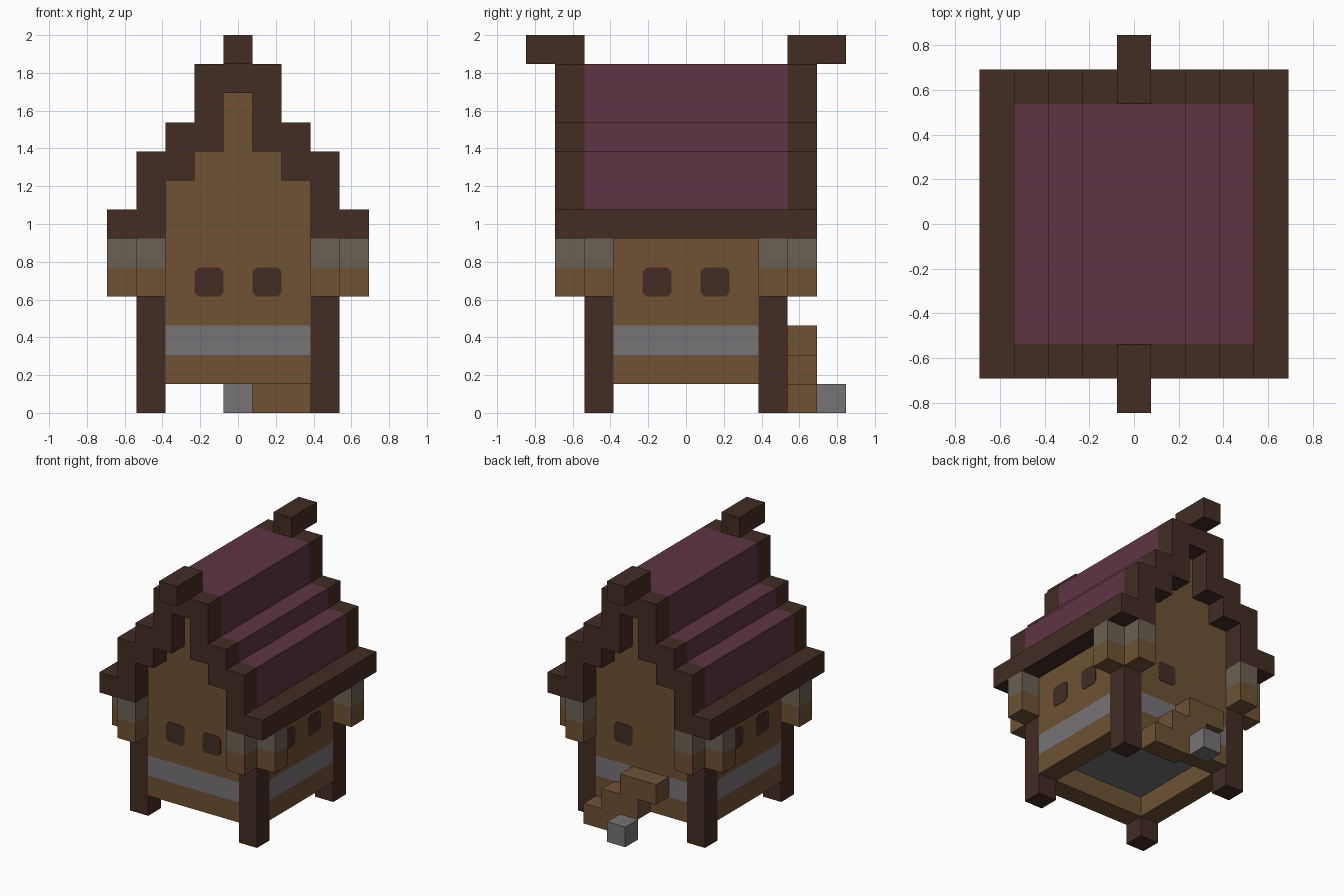
import bpy
import bmesh
from mathutils import Matrix

U = 2 / 13  # one building block

cube = bpy.data.objects.get("Cube")
if cube:
    bpy.data.objects.remove(cube, do_unlink=True)


def material(name, rgb):
    """Flat material from display-space 0-255 values."""
    lin = [((c / 255 + 0.055) / 1.055) ** 2.4 for c in rgb] + [1]
    m = bpy.data.materials.new(name)
    m.use_nodes = True
    m.diffuse_color = lin
    bsdf = m.node_tree.nodes["Principled BSDF"]
    bsdf.inputs["Base Color"].default_value = lin
    bsdf.inputs["Roughness"].default_value = 0.9
    return m


WOOD = material("plank_brown", (110, 82, 52))
DARK = material("dark_timber", (66, 44, 36))
ROOF = material("plum_roof", (94, 52, 68))
STONE = material("grey_stone", (118, 115, 118))
MOSS = material("weathered_wood", (107, 97, 82))


def finish(name, bm, mat):
    bmesh.ops.recalc_face_normals(bm, faces=bm.faces)
    bmesh.ops.scale(bm, vec=(U, U, U), verts=bm.verts)
    mesh = bpy.data.meshes.new(name)
    bm.to_mesh(mesh)
    bm.free()
    mesh.materials.append(mat)
    obj = bpy.data.objects.new(name, mesh)
    bpy.context.collection.objects.link(obj)
    return obj


def box(name, x, y, z, mat):
    """Box from (low, high) ranges in block units."""
    bm = bmesh.new()
    bmesh.ops.create_cube(bm, size=1)
    for v in bm.verts:
        for i, (lo, hi) in enumerate((x, y, z)):
            v.co[i] = hi if v.co[i] > 0 else lo
    return finish(name, bm, mat)


def prism(name, profile, y, mat, turn=0):
    """Extrude an x-z profile along y, then turn it about z."""
    bm = bmesh.new()
    face = bm.faces.new([bm.verts.new((px, y[0], pz)) for px, pz in profile])
    out = bmesh.ops.extrude_face_region(bm, geom=[face])
    for v in out["geom"]:
        if isinstance(v, bmesh.types.BMVert):
            v.co.y = y[1]
    bmesh.ops.rotate(bm, matrix=Matrix.Rotation(turn, 3, "Z"), verts=bm.verts)
    return finish(name, bm, mat)


def span(s, lo, hi):
    return tuple(sorted((s * lo, s * hi)))


def mirrored(half):
    return [(-x, z) for x, z in half] + [(x, z) for x, z in reversed(half)]


# Stepped half profiles, from the bottom edge up to the ridge
outer = [(3.5, 6), (3.5, 9), (2.5, 9), (2.5, 10), (1.5, 10), (1.5, 12)]
inner = [(2.5, 6), (2.5, 8), (1.5, 8), (1.5, 9), (0.5, 9), (0.5, 11)]
arch = mirrored(outer) + mirrored(inner)[::-1]

# Roof and gable infill
prism("roof", arch, (-3.5, 3.5), ROOF)
prism("gable_infill", mirrored(inner), (-3.5, 3.5), WOOD)

# Gable trims, ridge beams and eaves
for s, end in ((-1, "front"), (1, "back")):
    prism(end + "_gable_trim", arch, span(s, 3.5, 4.5), DARK)
    box(end + "_ridge_beam", (-0.5, 0.5), span(s, 3.5, 5.5), (12, 13), DARK)
for s, side in ((-1, "right"), (1, "left")):
    box(side + "_eave", span(s, 3.5, 4.5), (-4.5, 4.5), (6, 7), DARK)

# Walls in three courses, with a stone band
full, edge = (-2.5, 2.5), (2.5, 3.5)
for course, z, mat in (("base", (1, 2), WOOD), ("stone_band", (2, 3), STONE),
                       ("upper", (3, 6), WOOD)):
    for s, end, side in ((-1, "front", "right"), (1, "back", "left")):
        box(f"{end}_wall_{course}", full, span(s, *edge), z, mat)
        box(f"{side}_wall_{course}", span(s, *edge), full, z, mat)
box("floor", full, full, (2, 3), STONE)

# Corner posts with brackets under the roof
for sx, side in ((-1, "right"), (1, "left")):
    for sy, end in ((-1, "front"), (1, "back")):
        tag = f"{end}_{side}"
        px, py = span(sx, *edge), span(sy, *edge)
        box(tag + "_post", px, py, (0, 6), DARK)
        for part, z, mat in (("lower", (4, 5), WOOD), ("upper", (5, 6), MOSS)):
            box(f"{tag}_end_bracket_{part}", px, span(sy, 3.5, 4.5), z, mat)
            box(f"{tag}_side_bracket_{part}", span(sx, 3.5, 4.5), py, z, mat)

# Windows: thin plates with clipped corners
C = 0.14
clipped = [(-0.5 + C, 4), (0.5 - C, 4), (0.5, 4 + C), (0.5, 5 - C),
           (0.5 - C, 5), (-0.5 + C, 5), (-0.5, 5 - C), (-0.5, 4 + C)]
QUARTER = 1.5707963
for turns, wall, centres in ((0, "front", (-1, 1)), (1, "left", (-1, 1)),
                             (2, "back", (-1,)), (3, "right", (-1, 1))):
    for i, c in enumerate(centres):
        shape = [(x + c, z) for x, z in clipped]
        prism(f"{wall}_window_{i + 1}", shape, (-3.52, -3.48), DARK, turns * QUARTER)

# Back stairs and stepping stone
tread = (3.5, 4.5)
box("low_step", (1.5, 2.5), tread, (0, 1), WOOD)
box("middle_step", (0.5, 1.5), tread, (0, 2), WOOD)
box("landing_support", (-0.5, 0.5), tread, (1, 2), WOOD)
box("landing", (-1.5, 0.5), tread, (2, 3), WOOD)
box("stepping_stone", (-0.5, 0.5), (4.5, 5.5), (0, 1), STONE)
